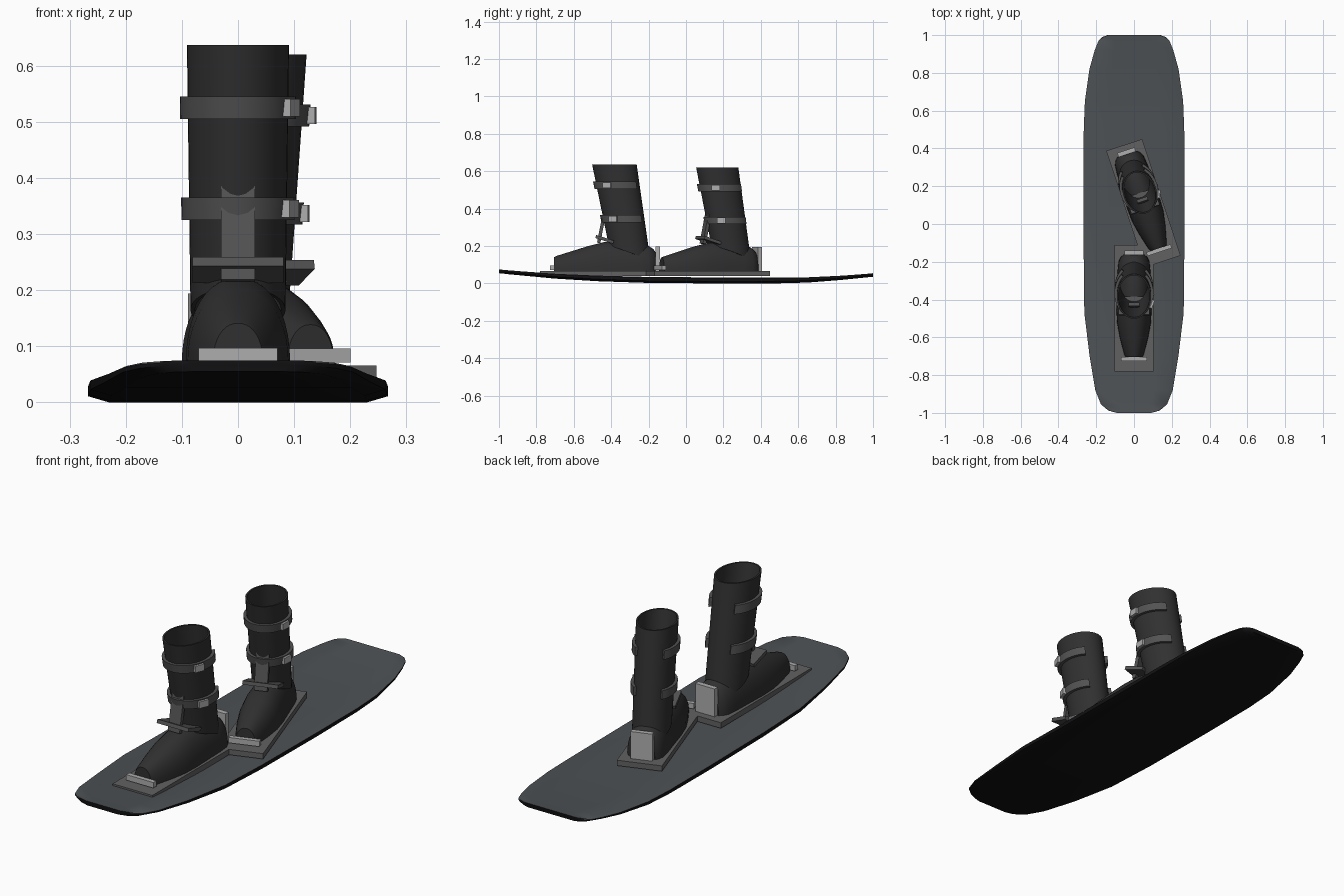
import bpy, bmesh
from math import sin, cos, pi, radians, atan2
from mathutils import Matrix, Vector

if "Cube" in bpy.data.objects:
    bpy.data.objects.remove(bpy.data.objects["Cube"])


def mat(name, c):
    m = bpy.data.materials.new(name)
    m.diffuse_color = (*c, 1)
    m.use_nodes = True
    m.node_tree.nodes["Principled BSDF"].inputs["Base Color"].default_value = m.diffuse_color
    return m


DECK = mat("deck", (0.075, 0.083, 0.09))
BASE = mat("base", (0.006, 0.006, 0.007))
BOOT = mat("boot_shell", (0.03, 0.03, 0.031))
STRAP = mat("strap_grey", (0.085, 0.085, 0.085))
PLATE = mat("plate_grey", (0.12, 0.12, 0.12))
METAL = mat("light_metal", (0.42, 0.42, 0.42))


def finish(bm, name, mats, M=Matrix(), smooth=True):
    bm.transform(M)
    bmesh.ops.recalc_face_normals(bm, faces=bm.faces)
    me = bpy.data.meshes.new(name)
    bm.to_mesh(me)
    bm.free()
    ob = bpy.data.objects.new(name, me)
    bpy.context.collection.objects.link(ob)
    for m in mats:
        me.materials.append(m)
    if smooth:
        bpy.ops.object.select_all(action='DESELECT')
        ob.select_set(True)
        bpy.context.view_layer.objects.active = ob
        bpy.ops.object.shade_smooth_by_angle(angle=radians(35))
    return ob


def loft(rings, cap=True, closed=False):
    bm = bmesh.new()
    vs = [[bm.verts.new(p) for p in r] for r in rings]
    n = len(vs[0])
    pairs = list(zip(vs, vs[1:])) + ([(vs[-1], vs[0])] if closed else [])
    for a, b in pairs:
        for i in range(n):
            j = (i + 1) % n
            bm.faces.new((a[i], a[j], b[j], b[i]))
    if cap and not closed:
        bm.faces.new(vs[0])
        bm.faces.new(vs[-1])
    return bm


def box(name, c, size, m, M, rx=0.0, rz=0.0):
    bm = bmesh.new()
    bmesh.ops.create_cube(bm, size=1)
    L = (Matrix.Translation(c) @ Matrix.Rotation(rz, 4, 'Z')
         @ Matrix.Rotation(rx, 4, 'X') @ Matrix.Diagonal((*size, 1)))
    return finish(bm, name, [m], M @ L, smooth=False)


# board: half width, bottom and top heights along the length
def board():
    stations = [(-1, .09, .055, .075), (-.988, .135, .054, .074), (-.955, .175, .05, .071),
                (-.88, .205, .043, .065), (-.7, .235, .026, .052), (-.47, .263, .012, .042),
                (-.2, .266, .003, .035), (.2, .267, 0, .032), (.5, .266, .001, .031),
                (.65, .26, .005, .033), (.82, .236, .018, .041), (.92, .208, .028, .048),
                (.97, .188, .033, .052), (.99, .168, .035, .054), (1, .14, .036, .055)]
    rings = []
    for y, w, b, t in stations:
        half = [(.45 * w, b), (.86 * w, b), (w, b + .011), (w, t - .003), (.97 * w, t), (.5 * w, t)]
        rings.append([(x, y, z) for x, z in half] + [(-x, y, z) for x, z in reversed(half)])
    ob = finish(loft(rings), "board", [DECK, BASE])
    for f in ob.data.polygons:
        if f.normal.z < .5:
            f.material_index = 1


# boot shaft ellipse at height z: centre y, x radius, y radius
def shaft(z):
    t = (z - .19) / .447
    return -.305 - .078 * t, .085 + .006 * t, .105 + .014 * t


def shaft_pt(a, z, off=0.0):
    cy, rx, ry = shaft(z)
    return Vector(((rx + off) * sin(a), cy - (ry + off) * cos(a), z))


def boot(side, M):
    # base plate, toe bar and heel stop
    box(side + "_plate", (0, -.445, .053), (.206, .67, .026), PLATE, M)
    box(side + "_toe_bar", (0, -.715, .084), (.14, .022, .026), METAL, M)
    box(side + "_heel_stop", (0, -.152, .133), (.1, .024, .13), METAL, M)

    # foot shell: dome sections from toe to heel
    secs = [(-.705, .045, .075), (-.69, .052, .082), (-.6, .075, .11), (-.52, .09, .135),
            (-.44, .093, .155), (-.35, .09, .157), (-.25, .087, .15), (-.2, .082, .135),
            (-.175, .07, .118), (-.162, .055, .1)]
    rings = []
    for y, w, h in secs:
        rings.append([(w * (1 if cos(a) > 0 else -1) * abs(cos(a)) ** .9, y,
                       .066 + h * max(sin(a), 0) ** .9)
                      for a in [pi * i / 20 for i in range(21)]])
    finish(loft(rings), side + "_foot", [BOOT], M)

    # leaning open shaft with inner wall and slanted lower rim
    N = 40
    ang = [2 * pi * i / N for i in range(N)]
    low = lambda a: .165 + .04 * cos(a)
    levels = (0, .33, .66, 1)
    rings = [[shaft_pt(a, low(a) + (.637 - low(a)) * k) for a in ang] for k in levels]
    rings += [[shaft_pt(a, low(a) + (.637 - low(a)) * k, -.008) for a in ang] for k in reversed(levels)]
    finish(loft(rings, closed=True), side + "_shaft", [BOOT], M)

    # straps, open at the back, each with a buckle
    for name, z in (("lower", .345), ("upper", .525)):
        rings = []
        for i in range(29):
            a = radians(-140 + 10 * i)
            rings.append([shaft_pt(a, z + dz, o) for dz, o in
                          ((-.02, -.004), (-.02, .014), (.02, .014), (.02, -.004))])
        finish(loft(rings), f"{side}_{name}_strap", [STRAP], M)
        a = radians(63)
        p, d = shaft_pt(a, z, .015), shaft_pt(a + .1, z) - shaft_pt(a - .1, z)
        box(f"{side}_{name}_buckle", p, (.046, .02, .031), METAL, M, rz=atan2(d.y, d.x))

    # instep tongue and cross bar
    box(side + "_tongue", (0, -.446, .325), (.06, .018, .22), STRAP, M, rx=radians(-11))
    box(side + "_cross_bar", (0, -.435, .236), (.162, .1, .017), STRAP, M, rx=radians(-18))


board()
boot("front", Matrix())
pivot = Matrix.Translation((0, .445, -.066))
boot("rear", Matrix.Translation((.05, .11, .066)) @ Matrix.Rotation(radians(18.3), 4, 'Z')
     @ Matrix.Scale(.97, 4) @ pivot)
